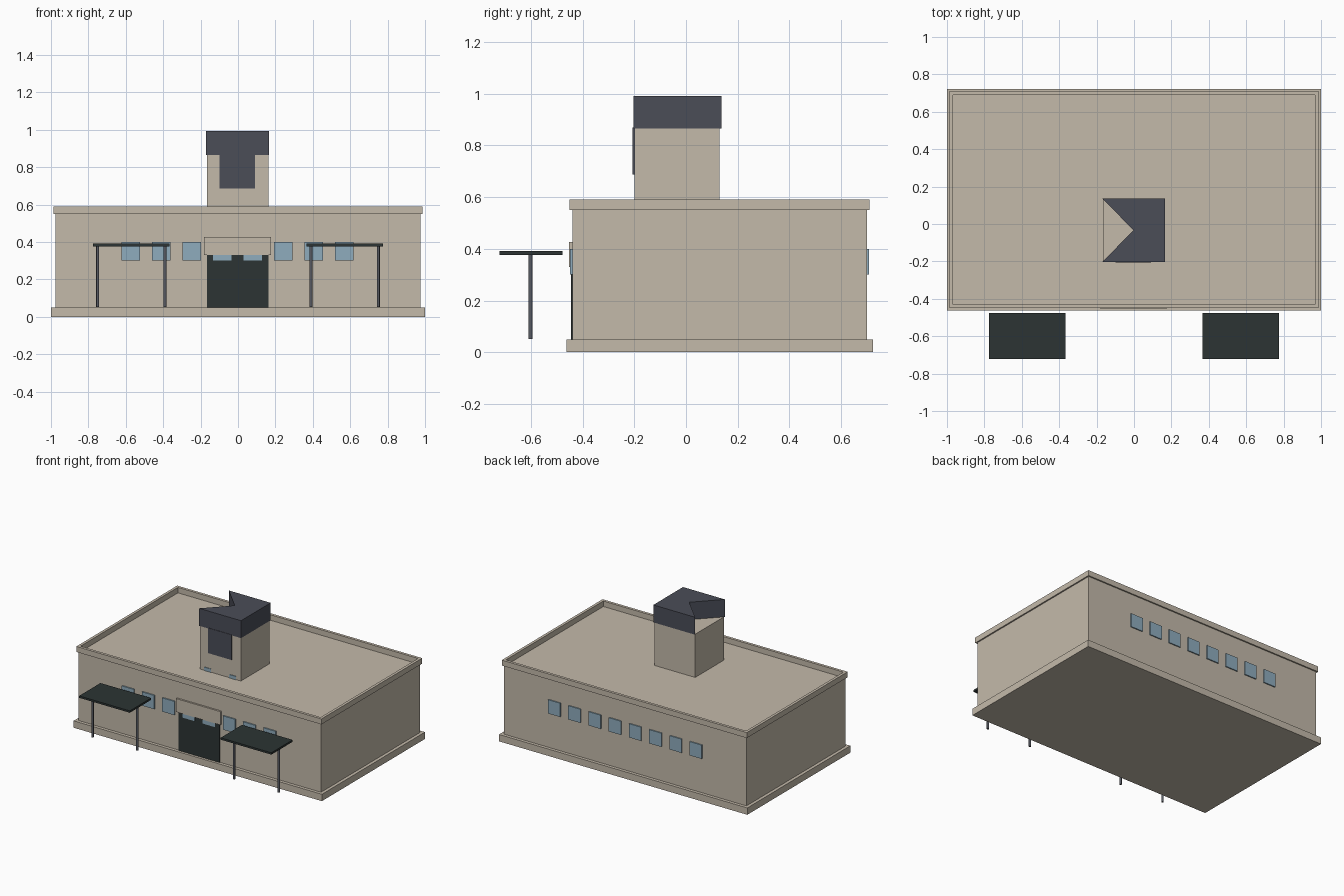
import bpy
import bmesh

cube = bpy.data.objects.get("Cube")
if cube:
    bpy.data.objects.remove(cube, do_unlink=True)


def material(name, rgb):
    m = bpy.data.materials.new(name)
    m.use_nodes = True
    colour = (*rgb, 1.0)
    m.diffuse_color = colour
    bsdf = next(n for n in m.node_tree.nodes if n.type == "BSDF_PRINCIPLED")
    bsdf.inputs["Base Color"].default_value = colour
    bsdf.inputs["Roughness"].default_value = 0.8
    return m


beige = material("beige_stone", (0.552, 0.490, 0.402))
slate = material("dark_slate", (0.069, 0.074, 0.097))
glass = material("window_blue", (0.275, 0.415, 0.510))
dark = material("green_black", (0.025, 0.034, 0.033))
metal = material("post_grey", (0.095, 0.102, 0.122))


def add_object(name, bm, mat):
    bmesh.ops.recalc_face_normals(bm, faces=bm.faces)
    mesh = bpy.data.meshes.new(name)
    bm.to_mesh(mesh)
    bm.free()
    mesh.materials.append(mat)
    obj = bpy.data.objects.new(name, mesh)
    bpy.context.collection.objects.link(obj)
    return obj


def prism(name, outline, z0, z1, mat):
    """Extrude a flat outline from z0 up to z1."""
    bm = bmesh.new()
    face = bm.faces.new([bm.verts.new((x, y, z0)) for x, y in outline])
    top = bmesh.ops.extrude_face_region(bm, geom=[face])["geom"]
    verts = [v for v in top if isinstance(v, bmesh.types.BMVert)]
    bmesh.ops.translate(bm, verts=verts, vec=(0, 0, z1 - z0))
    return add_object(name, bm, mat)


def box(name, xs, ys, zs, mat):
    (x0, x1), (y0, y1) = xs, ys
    return prism(name, [(x0, y0), (x1, y0), (x1, y1), (x0, y1)], *zs, mat)


def post(name, x, y, z0, z1, mat):
    bm = bmesh.ops
    mesh = bmesh.new()
    bm.create_cone(mesh, cap_ends=True, segments=12, radius1=0.008,
                   radius2=0.008, depth=z1 - z0)
    bm.translate(mesh, verts=mesh.verts, vec=(x, y, (z0 + z1) / 2))
    for f in mesh.faces:
        f.smooth = len(f.verts) == 4
    for e in mesh.edges:
        e.smooth = all(f.smooth for f in e.link_faces)
    return add_object(name, mesh, mat)


# Plinth and main block
FRONT, BACK, ROOF, TOP = -0.44, 0.70, 0.55, 0.59
box("plinth", (-1, 1), (-0.463, 0.723), (0, 0.05), beige)
box("main_block", (-0.977, 0.977), (FRONT, BACK), (0.05, ROOF), beige)

# Parapet bars around the roof
IN, OUT = 0.967, 0.987
for side, label in ((-1, "right"), (1, "left")):
    box(f"parapet_{label}", sorted((side * IN, side * OUT)),
        (FRONT - 0.01, BACK + 0.01), (ROOF, TOP), beige)
box("parapet_front", (-IN, IN), (FRONT - 0.01, FRONT + 0.01), (ROOF, TOP), beige)
box("parapet_back", (-IN, IN), (BACK - 0.01, BACK + 0.01), (ROOF, TOP), beige)

# Window rows on front and back
for i in range(8):
    x = (i - 3.5) * 0.163 - 0.003
    span = (x - 0.049, x + 0.049)
    box(f"front_window_{i + 1}", span, (FRONT - 0.009, FRONT), (0.30, 0.40), glass)
    box(f"back_window_{i + 1}", span, (BACK, BACK + 0.008), (0.30, 0.40), glass)

# Entrance door and the panel above it
box("entrance_door", (-0.166, 0.163), (FRONT - 0.005, FRONT), (0.05, 0.34), dark)
box("entrance_panel", (-0.181, 0.177), (FRONT - 0.013, FRONT), (0.33, 0.427), beige)

# Tower with low windows, hanging plate and notched cap
box("tower", (-0.165, 0.163), (-0.20, 0.13), (ROOF, 0.865), beige)
for x, label in ((-0.103, "right"), (0.098, "left")):
    box(f"tower_window_{label}", (x - 0.027, x + 0.027), (-0.204, -0.20),
        (ROOF, 0.575), glass)
box("tower_plate", (-0.098, 0.092), (-0.207, -0.20), (0.687, 0.87), slate)
prism("tower_cap", [(-0.17, -0.204), (0.167, -0.204), (0.167, 0.137),
                    (-0.17, 0.137), (-0.003, -0.033)], 0.865, 0.992, slate)

# Two front canopies on posts
for side, label in ((-1, "right"), (1, "left")):
    cx = side * 0.57
    box(f"canopy_{label}", (cx - 0.204, cx + 0.204), (-0.722, -0.477),
        (0.377, 0.391), dark)
    for dx, end in ((-0.18, "a"), (0.18, "b")):
        post(f"canopy_post_{label}_{end}", cx + dx, -0.602, 0.052, 0.38, metal)
